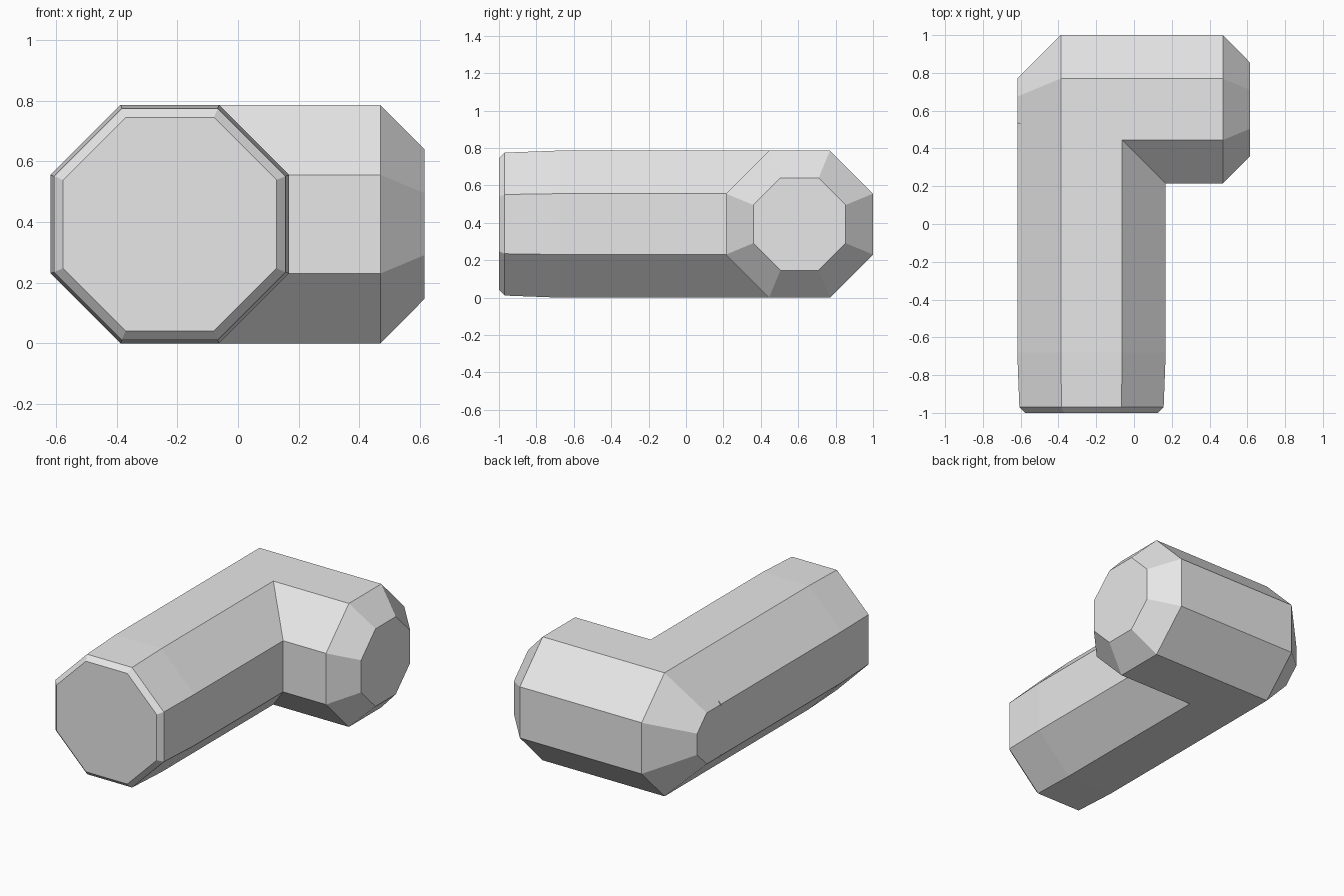
import bpy, bmesh, math
from mathutils import Vector

cube = bpy.data.objects.get("Cube")
if cube:
    bpy.data.objects.remove(cube, do_unlink=True)

R = 0.393                              # half width of the octagonal pipe
FLAT = math.tan(math.pi / 8)           # half side of an octagon of half width 1
CHAMFER = R * (1 - FLAT)               # inset of the 45 degree corners
LONG_X, SHORT_Y = -0.225, 1 - R        # centre lines of the two arms

grey = bpy.data.materials.new("light grey")
grey.diffuse_color = (0.8, 0.8, 0.8, 1)
grey.use_nodes = True
grey.node_tree.nodes["Principled BSDF"].inputs["Base Color"].default_value = (0.8, 0.8, 0.8, 1)


def octagonal_bar(name, stations, origin, axis, side):
    """Loft octagons of given (distance along axis, half width)."""
    bm = bmesh.new()
    corners = [(1, FLAT), (FLAT, 1), (-FLAT, 1), (-1, FLAT),
               (-1, -FLAT), (-FLAT, -1), (FLAT, -1), (1, -FLAT)]
    up = Vector((0, 0, 1))
    rings = [[bm.verts.new(origin + axis * d + (side * a + up * b) * h)
              for a, b in corners] for d, h in stations]
    for low, high in zip(rings, rings[1:]):
        for i in range(8):
            j = (i + 1) % 8
            bm.faces.new((low[i], low[j], high[j], high[i]))
    bm.faces.new(rings[0])
    bm.faces.new(rings[-1])
    bmesh.ops.recalc_face_normals(bm, faces=bm.faces)
    mesh = bpy.data.meshes.new(name)
    bm.to_mesh(mesh)
    bm.free()
    mesh.materials.append(grey)
    obj = bpy.data.objects.new(name, mesh)
    bpy.context.collection.objects.link(obj)
    return obj


X, Y = Vector((1, 0, 0)), Vector((0, 1, 0))

# Long arm: bevelled front end, slight taper, buried back end
pipe = octagonal_bar("pipe_elbow",
                     [(-1, 0.352), (-0.97, 0.382), (-0.68, R), (0.53, R)],
                     Vector((LONG_X, 0, R)), Y, X)

# Short arm: chamfered at the outer corner and at the open end
left = LONG_X - R
short = octagonal_bar("short_arm",
                      [(left, R - CHAMFER), (left + CHAMFER, R), (0.47, R), (0.615, 0.247)],
                      Vector((0, SHORT_Y, R)), X, Y)

# Join the arms into one solid
union = pipe.modifiers.new("join_arms", 'BOOLEAN')
union.operation = 'UNION'
union.solver = 'EXACT'
union.object = short
bpy.context.view_layer.objects.active = pipe
bpy.ops.object.modifier_apply(modifier=union.name)
bpy.data.objects.remove(short, do_unlink=True)

# Merge the flush faces left by the join
bm = bmesh.new()
bm.from_mesh(pipe.data)
bmesh.ops.remove_doubles(bm, verts=bm.verts, dist=0.0005)
bmesh.ops.dissolve_limit(bm, angle_limit=math.radians(0.5), verts=bm.verts, edges=bm.edges)
for face in bm.faces:
    face.smooth = False
bm.to_mesh(pipe.data)
bm.free()
